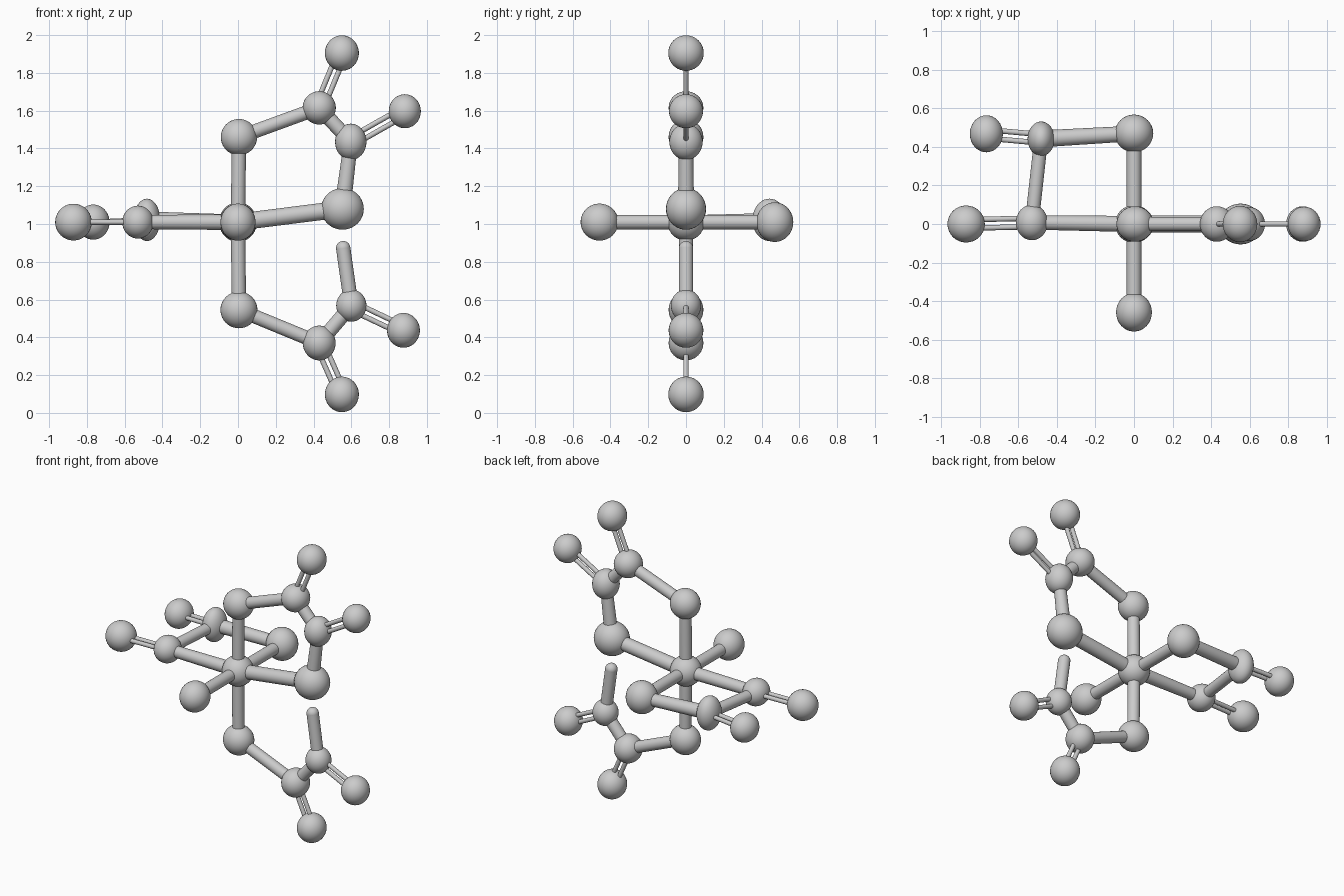
import bpy
from mathutils import Vector

if "Cube" in bpy.data.objects:
    bpy.data.objects.remove(bpy.data.objects["Cube"])


def smooth(obj, name):
    obj.name = name
    bpy.ops.object.shade_smooth_by_angle()
    return obj


def atom(name, pos, size):
    """Ball with separate x, y, z radii."""
    bpy.ops.mesh.primitive_uv_sphere_add(segments=32, ring_count=20, radius=1, location=pos)
    obj = bpy.context.object
    obj.scale = size
    bpy.ops.object.transform_apply(location=False, rotation=False, scale=True)
    smooth(obj, name)


def rod(name, a, b, r1, r2=None):
    a, b = Vector(a), Vector(b)
    d = b - a
    bpy.ops.mesh.primitive_cone_add(vertices=24, radius1=r1, radius2=r2 or r1,
                                    depth=d.length, location=(a + b) / 2)
    obj = bpy.context.object
    obj.rotation_euler = d.to_track_quat('Z', 'Y').to_euler()
    smooth(obj, name)


def double_rod(name, a, b, normal):
    """Two thin parallel rods lying in the plane with the given normal."""
    a, b = Vector(a), Vector(b)
    side = (b - a).cross(Vector(normal)).normalized() * 0.022
    for i, s in enumerate((-1, 1)):
        rod(f"{name}_{i + 1}", a + side * s, b + side * s, 0.014)


# Ball centres and radii
atoms = {
    "centre": ((0, 0, 1.01), (.098, .098, .098)),
    "upper_inner": ((.005, 0, 1.46), (.096, .092, .096)),
    "upper_carbon": ((.43, 0, 1.615), (.088, .092, .088)),
    "upper_side_carbon": ((.597, 0, 1.435), (.083, .088, .096)),
    "upper_tip": ((.55, 0, 1.905), (.09, .094, .094)),
    "upper_side_tip": ((.883, 0, 1.597), (.085, .09, .09)),
    "right_inner": ((.553, 0, 1.08), (.113, .106, .11)),
    "lower_inner": ((.005, 0, .545), (.098, .092, .097)),
    "lower_carbon": ((.43, 0, .37), (.087, .092, .092)),
    "lower_side_carbon": ((.60, 0, .568), (.08, .08, .085)),
    "lower_tip": ((.55, 0, .098), (.09, .094, .094)),
    "lower_side_tip": ((.876, 0, .437), (.087, .092, .092)),
    "front_inner": ((0, -.458, 1.01), (.093, .1, .098)),
    "back_inner": ((0, .47, 1.01), (.1, .098, .105)),
    "left_carbon": ((-.53, .008, 1.01), (.083, .092, .087)),
    "back_left_carbon": ((-.482, .442, 1.022), (.07, .09, .112)),
    "left_tip": ((-.871, 0, 1.01), (.097, .096, .097)),
    "back_left_tip": ((-.766, .468, 1.01), (.086, .096, .093)),
}
for name, (pos, size) in atoms.items():
    atom(name + "_ball", pos, size)
P = {name: pos for name, (pos, size) in atoms.items()}

# Single rods
for a, b, r1, r2 in [
    ("centre", "upper_inner", .038, .038),
    ("centre", "lower_inner", .038, .038),
    ("centre", "front_inner", .038, .038),
    ("centre", "back_inner", .038, .038),
    ("centre", "right_inner", .045, .045),
    ("centre", "left_carbon", .042, .037),
    ("upper_inner", "upper_carbon", .037, .037),
    ("upper_carbon", "upper_side_carbon", .038, .038),
    ("upper_side_carbon", "right_inner", .037, .043),
    ("lower_inner", "lower_carbon", .037, .037),
    ("lower_carbon", "lower_side_carbon", .038, .038),
    ("left_carbon", "back_left_carbon", .036, .036),
    ("back_left_carbon", "back_inner", .044, .04),
]:
    rod(f"rod_{a}_to_{b}", P[a], P[b], r1, r2)

# Double rods out to the tips
for a, b, normal in [
    ("upper_carbon", "upper_tip", (0, 1, 0)),
    ("upper_side_carbon", "upper_side_tip", (0, 1, 0)),
    ("lower_carbon", "lower_tip", (0, 1, 0)),
    ("lower_side_carbon", "lower_side_tip", (0, 1, 0)),
    ("left_carbon", "left_tip", (0, 0, 1)),
    ("back_left_carbon", "back_left_tip", (0, 0, 1)),
]:
    double_rod(f"double_rod_{b}", P[a], P[b], normal)

# Open-ended rod with a rounded tip
end = (.557, 0, .872)
rod("open_rod", P["lower_side_carbon"], end, .038)
atom("open_rod_end", end, (.038, .038, .038))
